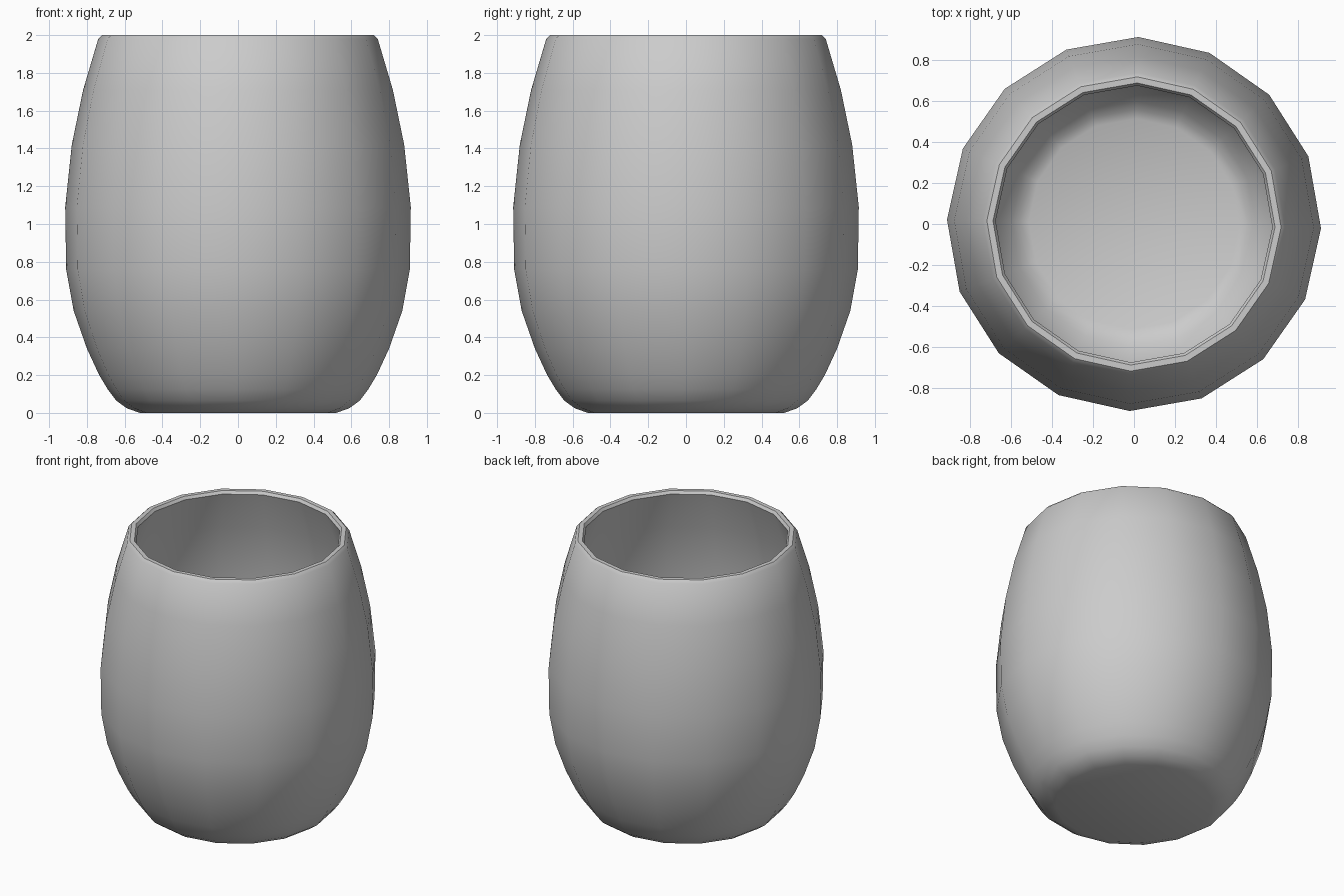
import bpy
import bmesh
import math

cube = bpy.data.objects.get("Cube")
if cube:
    bpy.data.objects.remove(cube, do_unlink=True)

SIDES = 16
TURN = math.radians(-1.3)

# Cross-section (radius, height): outer wall from the base up, then inner wall down
outer = [(0.52, 0.0), (0.59, 0.025), (0.645, 0.065), (0.69, 0.125), (0.735, 0.2),
         (0.80, 0.34), (0.87, 0.54), (0.91, 0.76), (0.915, 1.09),
         (0.88, 1.42), (0.82, 1.71), (0.74, 1.98), (0.72, 2.0)]
inner = [(0.69, 2.0), (0.677, 1.98), (0.77, 1.70), (0.83, 1.41), (0.863, 1.09),
         (0.858, 0.77), (0.82, 0.56), (0.755, 0.37), (0.69, 0.23),
         (0.645, 0.16), (0.60, 0.105), (0.56, 0.07), (0.515, 0.05)]


def lathe(name, profile, material):
    """Revolve a profile around z and cap both ends."""
    bm = bmesh.new()
    rings = []
    for r, z in profile:
        angles = [TURN + 2 * math.pi * i / SIDES for i in range(SIDES)]
        rings.append([bm.verts.new((r * math.cos(a), r * math.sin(a), z)) for a in angles])
    for low, high in zip(rings, rings[1:]):
        for i in range(SIDES):
            j = (i + 1) % SIDES
            bm.faces.new((low[i], low[j], high[j], high[i]))
    bm.faces.new(rings[0][::-1])
    bm.faces.new(rings[-1])
    mesh = bpy.data.meshes.new(name)
    bm.to_mesh(mesh)
    bm.free()
    mesh.materials.append(material)
    obj = bpy.data.objects.new(name, mesh)
    bpy.context.collection.objects.link(obj)
    return obj


# Plain grey glaze
grey = bpy.data.materials.new("light_grey")
grey.use_nodes = True
colour = (0.6, 0.6, 0.6, 1.0)
grey.diffuse_color = colour
grey.node_tree.nodes["Principled BSDF"].inputs["Base Color"].default_value = colour

# Hollow cup with a thin wall and bevelled rim
cup = lathe("cup", outer + inner, grey)
bpy.ops.object.select_all(action="DESELECT")
cup.select_set(True)
bpy.context.view_layer.objects.active = cup
bpy.ops.object.shade_smooth_by_angle(angle=math.radians(35))
